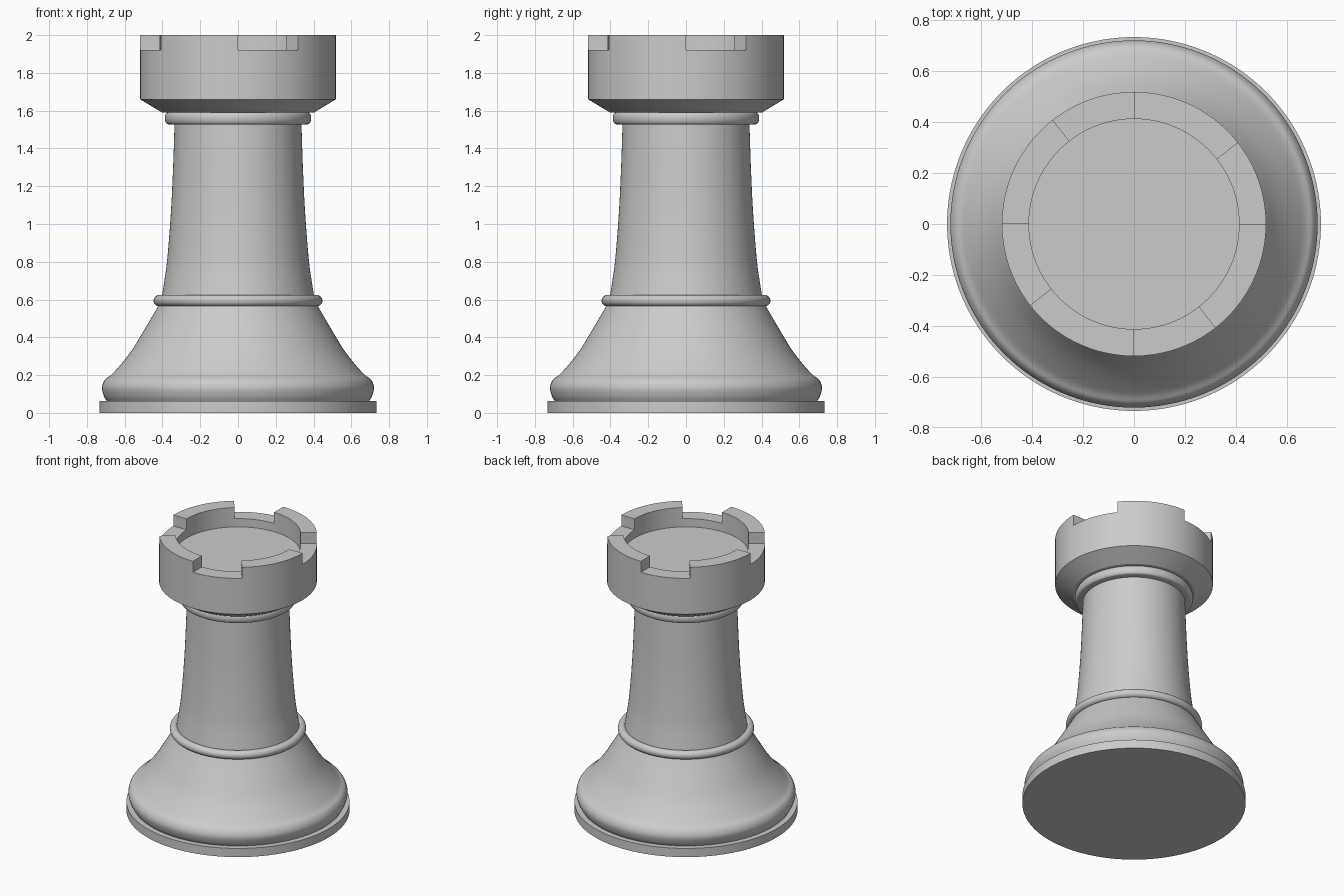
import bpy, bmesh, math
from mathutils import Vector

cube = bpy.data.objects.get("Cube")
if cube:
    bpy.data.objects.remove(cube, do_unlink=True)

SEGMENTS = 180  # two degrees each, so notch edges land on the mesh

stone = bpy.data.materials.new("light_grey")
stone.use_nodes = True
grey = (0.6, 0.6, 0.6, 1)
stone.diffuse_color = grey
stone.node_tree.nodes["Principled BSDF"].inputs["Base Color"].default_value = grey


def smooth_curve(points, steps=6):
    """Catmull-Rom curve through (radius, height) points."""
    p = [Vector(q) for q in points]
    p = [2 * p[0] - p[1]] + p + [2 * p[-1] - p[-2]]
    out = []
    for a, b, c, d in zip(p, p[1:], p[2:], p[3:]):
        for i in range(steps):
            t = i / steps
            out.append(0.5 * (2 * b + (c - a) * t + (2 * a - 5 * b + 4 * c - d) * t**2
                              + (3 * b - a - 3 * c + d) * t**3))
    return out + [p[-2]]


def lathe(profile):
    """Revolve a bottom-to-top profile; open ends are filled with flat discs."""
    bm = bmesh.new()
    rings = []
    for r, z in profile:
        angles = [math.tau * i / SEGMENTS for i in range(SEGMENTS)]
        rings.append([bm.verts.new((r * math.cos(a), r * math.sin(a), z)) for a in angles])
    for low, high in zip(rings, rings[1:]):
        for i in range(SEGMENTS):
            j = (i + 1) % SEGMENTS
            bm.faces.new((low[i], low[j], high[j], high[i]))
    bm.faces.new(rings[0][::-1])
    bm.faces.new(rings[-1])
    return bm


def finish(name, bm):
    bmesh.ops.recalc_face_normals(bm, faces=bm.faces)
    mesh = bpy.data.meshes.new(name)
    bm.to_mesh(mesh)
    bm.free()
    mesh.materials.append(stone)
    obj = bpy.data.objects.new(name, mesh)
    bpy.context.collection.objects.link(obj)
    shade(obj)


def shade(obj):
    bpy.ops.object.select_all(action="DESELECT")
    obj.select_set(True)
    bpy.context.view_layer.objects.active = obj
    bpy.ops.object.shade_smooth_by_angle(angle=math.radians(30))


# Base: flat plinth and flared foot with a rounded lip
finish("plinth", lathe([(0.733, 0), (0.733, 0.063)]))
finish("foot", lathe(smooth_curve([
    (0.693, 0.06), (0.71, 0.09), (0.72, 0.135), (0.703, 0.177), (0.66, 0.212),
    (0.57, 0.32), (0.49, 0.45), (0.42, 0.57), (0.4, 0.61)])))

# Waist ring
bpy.ops.mesh.primitive_torus_add(major_radius=0.417, minor_radius=0.03, location=(0, 0, 0.594),
                                 major_segments=SEGMENTS, minor_segments=24)
ring = bpy.context.object
ring.name = "waist_ring"
ring.data.materials.append(stone)
shade(ring)

# Tapering column and neck collar
finish("column", lathe(smooth_curve([
    (0.408, 0.59), (0.393, 0.68), (0.375, 0.81), (0.356, 1.05), (0.344, 1.29), (0.335, 1.56)])))
finish("collar", lathe(smooth_curve([
    (0.36, 1.526), (0.377, 1.531), (0.386, 1.548), (0.387, 1.57), (0.38, 1.586), (0.365, 1.592)])))

# Crown: hollow bowl whose rim is raised into four battlements
RIM = 1.92
crown = lathe([(0.4, 1.589), (0.518, 1.66), (0.518, RIM), (0.412, RIM), (0.412, 1.86)])


def is_battlement(face):
    c = face.calc_center_median()
    angle = math.degrees(math.atan2(c.y, c.x)) % 90
    return abs(c.z - RIM) < 0.001 and angle > 38


raised = bmesh.ops.extrude_face_region(crown, geom=[f for f in crown.faces if is_battlement(f)])
top_verts = [g for g in raised["geom"] if isinstance(g, bmesh.types.BMVert)]
bmesh.ops.translate(crown, verts=top_verts, vec=(0, 0, 2 - RIM))
# Remove any original rim faces left beneath the battlements
hidden = [f for f in crown.faces if is_battlement(f) and abs(f.normal.z) > 0.9]
bmesh.ops.delete(crown, geom=hidden, context="FACES_ONLY")
finish("crown", crown)
